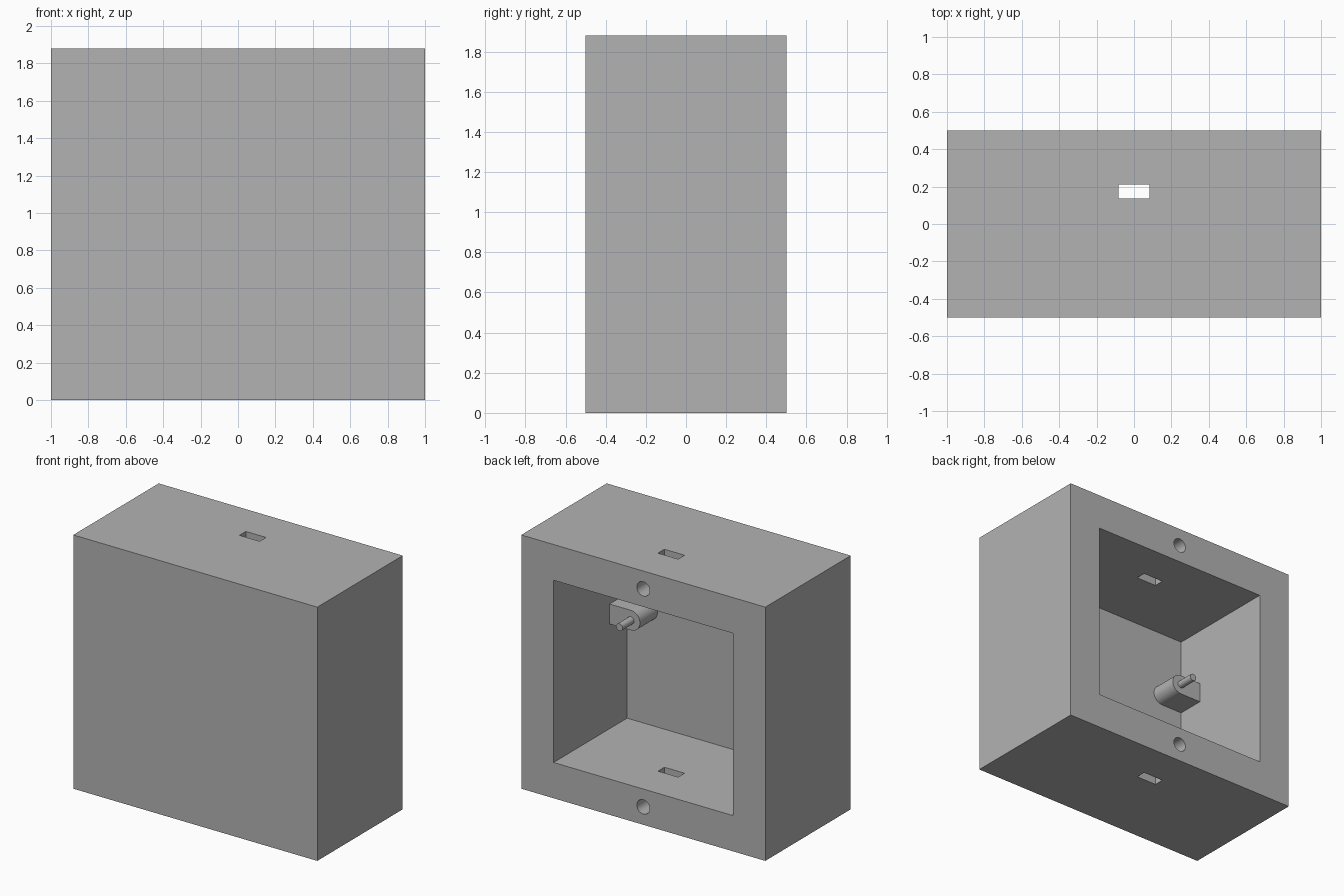
import bpy
import bmesh
import math

cube = bpy.data.objects.get("Cube")
if cube:
    bpy.data.objects.remove(cube, do_unlink=True)

grey = bpy.data.materials.new("plain_grey")
grey.use_nodes = True
grey.diffuse_color = (0.45, 0.45, 0.45, 1)
grey.node_tree.nodes["Principled BSDF"].inputs["Base Color"].default_value = grey.diffuse_color

WIDTH, DEPTH, HEIGHT = 2.0, 1.0, 1.88
WALL, FRONT = 0.265, 0.14          # side wall and front panel thickness
BACK = DEPTH / 2
INNER_X = WIDTH / 2 - WALL
INNER_FRONT = -BACK + FRONT


def make_object(name, bm):
    bmesh.ops.recalc_face_normals(bm, faces=bm.faces)
    mesh = bpy.data.meshes.new(name)
    bm.to_mesh(mesh)
    bm.free()
    obj = bpy.data.objects.new(name, mesh)
    bpy.context.collection.objects.link(obj)
    mesh.materials.append(grey)
    return obj


def box(name, low, high):
    bm = bmesh.new()
    bmesh.ops.create_cube(bm, size=1)
    for v in bm.verts:
        for i in range(3):
            v.co[i] = low[i] if v.co[i] < 0 else high[i]
    return make_object(name, bm)


def prism(name, outline, y0, y1):
    """Extrude an outline of (x, z) points along y."""
    bm = bmesh.new()
    face = bm.faces.new([bm.verts.new((x, y0, z)) for x, z in outline])
    grown = bmesh.ops.extrude_face_region(bm, geom=[face])["geom"]
    moved = [g for g in grown if isinstance(g, bmesh.types.BMVert)]
    bmesh.ops.translate(bm, verts=moved, vec=(0, y1 - y0, 0))
    return make_object(name, bm)


def arc(cx, cz, radius, start, end, steps):
    angles = [start + (end - start) * i / steps for i in range(steps + 1)]
    return [(cx + radius * math.cos(a), cz + radius * math.sin(a)) for a in angles]


def circle(cx, cz, radius, steps=32):
    return arc(cx, cz, radius, 0, 2 * math.pi, steps)[:-1]


def smooth(obj):
    bpy.ops.object.select_all(action="DESELECT")
    obj.select_set(True)
    bpy.context.view_layer.objects.active = obj
    bpy.ops.object.shade_smooth_by_angle(angle=math.radians(30))


def cut(obj, cutter):
    bpy.context.view_layer.objects.active = obj
    mod = obj.modifiers.new("cut", "BOOLEAN")
    mod.operation = "DIFFERENCE"
    mod.solver = "EXACT"
    mod.object = cutter
    bpy.ops.object.modifier_apply(modifier=mod.name)
    bpy.data.objects.remove(cutter, do_unlink=True)


# Housing, open at the back
housing = box("housing", (-WIDTH / 2, -BACK, 0), (WIDTH / 2, BACK, HEIGHT))
cut(housing, box("cavity_cutter", (-INNER_X, INNER_FRONT, WALL),
                 (INNER_X, BACK + 0.1, HEIGHT - WALL)))

# Cable slots through the top and bottom walls, screw holes in the back rim
for middle in (WALL / 2, HEIGHT - WALL / 2):
    cut(housing, box("slot_cutter", (-0.083, 0.135, middle - 0.2),
                     (0.083, 0.21, middle + 0.2)))
    cut(housing, prism("hole_cutter", circle(0, middle, 0.053), BACK - 0.2, BACK + 0.1))
smooth(housing)

# Round-ended bosses on both side walls, each carrying a pin
BOSS_X, BOSS_Z, BOSS_R, BOSS_BACK = 0.56, 1.115, 0.074, -0.155
for side, sign in (("left", 1), ("right", -1)):
    outline = [(INNER_X, BOSS_Z + BOSS_R)]
    outline += arc(BOSS_X, BOSS_Z, BOSS_R, math.pi / 2, 1.5 * math.pi, 20)
    outline += [(INNER_X, BOSS_Z - BOSS_R)]
    outline = [(sign * x, z) for x, z in outline]
    smooth(prism(side + "_boss", outline, INNER_FRONT, BOSS_BACK))
    smooth(prism(side + "_pin", circle(sign * BOSS_X, BOSS_Z, 0.027, 24), BOSS_BACK, -0.02))
